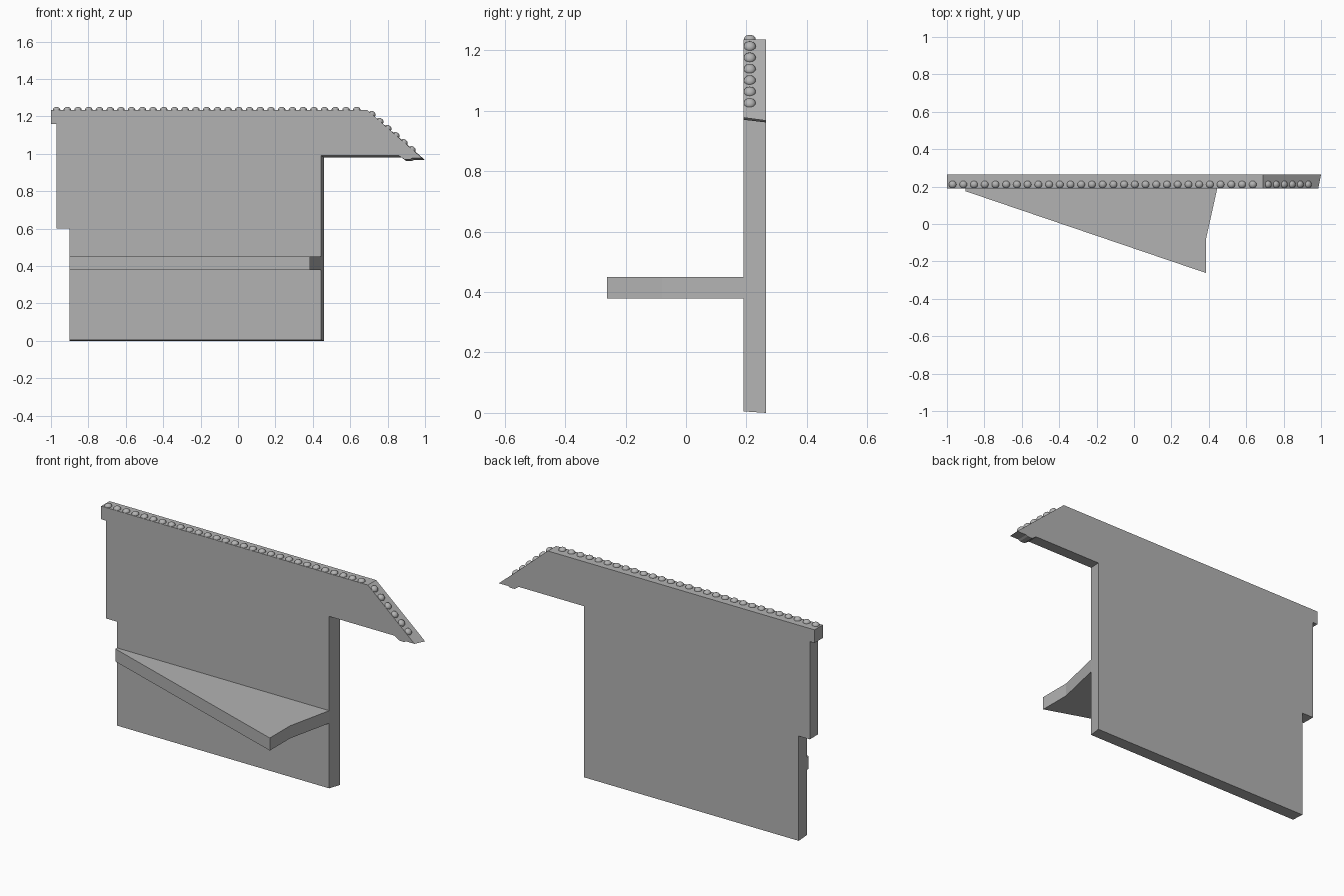
import bpy
import bmesh
import math
from mathutils import Vector

cube = bpy.data.objects.get("Cube")
if cube:
    bpy.data.objects.remove(cube, do_unlink=True)

grey = bpy.data.materials.new("plain grey")
grey.use_nodes = True
COLOUR = (0.45, 0.45, 0.45, 1)
grey.diffuse_color = COLOUR
grey.node_tree.nodes["Principled BSDF"].inputs["Base Color"].default_value = COLOUR

FRONT, BACK = 0.19, 0.265
TOP = 1.235


def loft(name, near, far):
    """Solid between two matching outlines."""
    bm = bmesh.new()
    a = [bm.verts.new(p) for p in near]
    b = [bm.verts.new(p) for p in far]
    bm.faces.new(a)
    bm.faces.new(b[::-1])
    for i in range(len(a)):
        j = (i + 1) % len(a)
        bm.faces.new((a[i], b[i], b[j], a[j]))
    bmesh.ops.recalc_face_normals(bm, faces=bm.faces)
    mesh = bpy.data.meshes.new(name)
    bm.to_mesh(mesh)
    bm.free()
    obj = bpy.data.objects.new(name, mesh)
    bpy.context.collection.objects.link(obj)
    mesh.materials.append(grey)
    return obj


# Wall panel: the right and under edges are skewed between front and back
left = [(-0.9, 0.6), (-0.97, 0.6), (-0.97, 1.16), (-1, 1.16), (-1, TOP), (0.69, TOP)]
front = left + [(0.985, 0.977), (0.93, 0.977), (0.92, 0.97), (0.89, 0.97),
                (0.86, 0.99), (0.445, 0.99), (0.445, 0.005), (-0.9, 0.005)]
back = left + [(1.0, 0.967), (0.94, 0.967), (0.93, 0.961), (0.9, 0.961),
               (0.875, 0.98), (0.46, 0.98), (0.46, 0), (-0.9, 0)]
loft("wall_panel", [(x, FRONT, z) for x, z in front], [(x, BACK, z) for x, z in back])

# Tapered shelf on the front
shelf = [(-0.9, FRONT), (-0.9, 0.175), (0.385, -0.262), (0.385, -0.08), (0.445, FRONT)]
loft("shelf", [(x, y, 0.378) for x, y in shelf], [(x, y, 0.45) for x, y in shelf])


def bead_row(name, start, end, count, tilt):
    """Evenly spaced flattened beads half sunk in the edge."""
    for i in range(count):
        spot = Vector(start).lerp(Vector(end), i / (count - 1))
        bpy.ops.mesh.primitive_uv_sphere_add(segments=16, ring_count=10, radius=0.02,
                                             location=spot, rotation=(0, tilt, 0))
        bead = bpy.context.object
        bead.name = f"{name}_{i + 1}"
        bead.scale.z = 0.8
        bead.data.materials.append(grey)
        bpy.ops.object.shade_smooth()


# Beads along the flat top and down the slope
bead_row("top_bead", (-0.97, 0.211, TOP), (0.635, 0.211, TOP), 29, 0)
bead_row("slope_bead", (0.717, 0.211, 1.212), (0.931, 0.211, 1.024), 6, math.radians(41))
